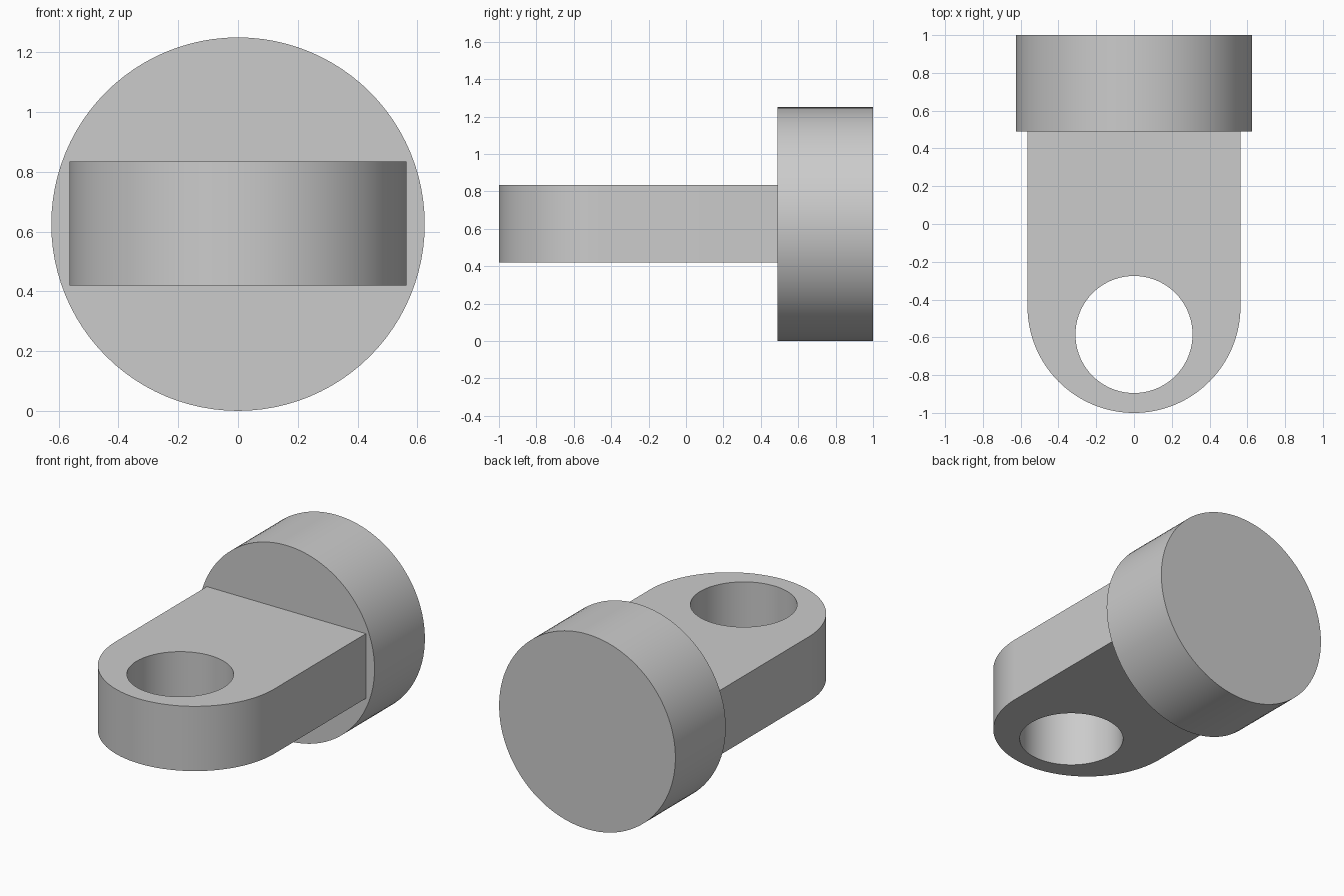
import bpy
import bmesh
from math import pi, cos, sin, radians
from mathutils import Vector

cube = bpy.data.objects.get("Cube")
if cube:
    bpy.data.objects.remove(cube, do_unlink=True)

# Single plain grey
GREY = (0.6, 0.6, 0.6, 1)
grey = bpy.data.materials.new("plain grey")
grey.use_nodes = True
grey.diffuse_color = GREY
grey.node_tree.nodes["Principled BSDF"].inputs["Base Color"].default_value = GREY

RADIUS = 0.625
DISC_FRONT, BACK = 0.49, 1.0
HALF_WIDTH, BOTTOM, TOP = 0.564, 0.42, 0.835
HOLE_Y, HOLE_RADIUS = -0.585, 0.31


def arc(cy, radius, start, end, steps, closed=False):
    count = steps if closed else steps + 1
    angles = [start + (end - start) * i / steps for i in range(count)]
    return [(radius * cos(a), cy + radius * sin(a)) for a in angles]


def extruded(name, loops, vector, place):
    """Fill the outline loops (inner ones become holes) and extrude."""
    bm = bmesh.new()
    for loop in loops:
        verts = [bm.verts.new(place(*p)) for p in loop]
        for a, b in zip(verts, verts[1:] + verts[:1]):
            bm.edges.new((a, b))
    bmesh.ops.triangle_fill(bm, edges=bm.edges[:], use_beauty=True)
    result = bmesh.ops.extrude_face_region(bm, geom=bm.faces[:], use_keep_orig=True)
    moved = [v for v in result["geom"] if isinstance(v, bmesh.types.BMVert)]
    bmesh.ops.translate(bm, verts=moved, vec=Vector(vector))
    bmesh.ops.recalc_face_normals(bm, faces=bm.faces[:])
    # Merge the flat end triangles into clean faces
    bmesh.ops.dissolve_limit(bm, angle_limit=radians(0.1),
                             verts=bm.verts[:], edges=bm.edges[:])
    mesh = bpy.data.meshes.new(name)
    bm.to_mesh(mesh)
    bm.free()
    mesh.materials.append(grey)
    obj = bpy.data.objects.new(name, mesh)
    bpy.context.collection.objects.link(obj)
    bpy.ops.object.select_all(action="DESELECT")
    obj.select_set(True)
    bpy.context.view_layer.objects.active = obj
    bpy.ops.object.shade_smooth_by_angle(angle=radians(30))
    return obj


# Round base disc, lying along y
extruded("base_disc", [arc(RADIUS, RADIUS, 0, 2 * pi, 96, True)],
         (0, BACK - DISC_FRONT, 0), lambda x, z: (x, DISC_FRONT, z))

# Flat tongue with rounded end and through hole, seated slightly in the disc
seat = DISC_FRONT + 0.01
outline = arc(HALF_WIDTH - 1, HALF_WIDTH, pi, 2 * pi, 64)
outline += [(HALF_WIDTH, seat), (-HALF_WIDTH, seat)]
hole = arc(HOLE_Y, HOLE_RADIUS, 0, 2 * pi, 72, True)
extruded("eye_tongue", [outline, hole],
         (0, 0, TOP - BOTTOM), lambda x, y: (x, y, BOTTOM))
